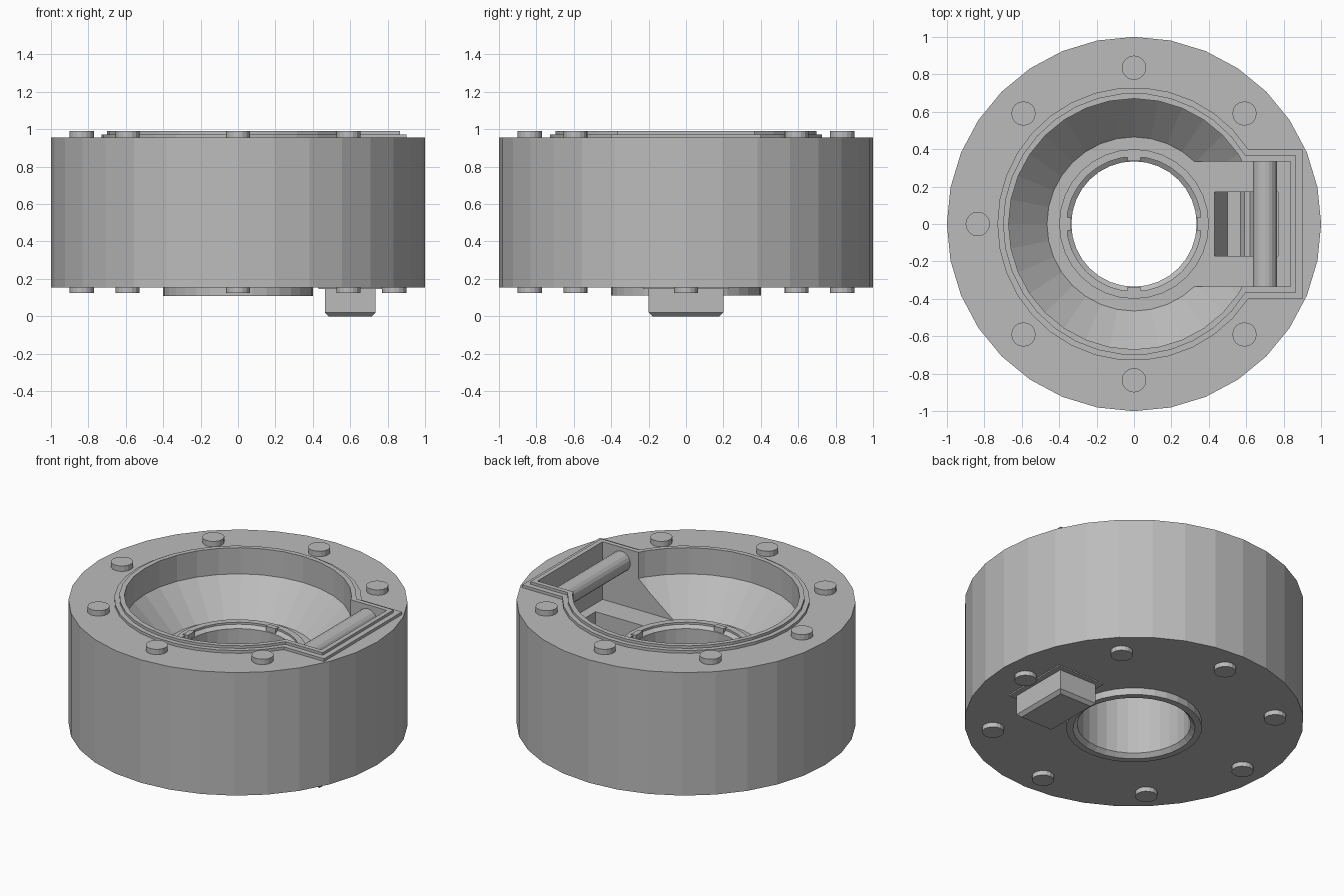
import bpy, bmesh, math
from mathutils import Matrix

old = bpy.data.objects.get("Cube")
if old:
    bpy.data.objects.remove(old, do_unlink=True)

grey = bpy.data.materials.new("plain grey")
grey.use_nodes = True
grey.diffuse_color = (0.5, 0.5, 0.5, 1)
grey.node_tree.nodes["Principled BSDF"].inputs["Base Color"].default_value = (0.5, 0.5, 0.5, 1)


def finish(name, bm):
    bmesh.ops.recalc_face_normals(bm, faces=bm.faces)
    mesh = bpy.data.meshes.new(name)
    bm.to_mesh(mesh)
    bm.free()
    mesh.materials.append(grey)
    ob = bpy.data.objects.new(name, mesh)
    bpy.context.collection.objects.link(ob)
    return ob


def prism(name, outline, shift):
    """Closed outline of 3D points, extruded along shift."""
    bm = bmesh.new()
    face = bm.faces.new([bm.verts.new(p) for p in outline])
    new = bmesh.ops.extrude_face_region(bm, geom=[face])["geom"]
    bmesh.ops.translate(bm, vec=shift, verts=[v for v in new if isinstance(v, bmesh.types.BMVert)])
    if not face.is_valid or all(e.is_manifold for e in bm.edges):
        return finish(name, bm)
    bm.faces.new(face.verts)
    return finish(name, bm)


def box(name, x0, x1, half_y, z0, z1):
    return prism(name, [(x0, -half_y, z0), (x1, -half_y, z0), (x1, half_y, z0), (x0, half_y, z0)],
                 (0, 0, z1 - z0))


def disc(name, r, z0, z1, x=0, y=0, sides=32):
    steps = [2 * math.pi * i / sides for i in range(sides)]
    return prism(name, [(x + r * math.cos(a), y + r * math.sin(a), z0) for a in steps], (0, 0, z1 - z0))


def lathe(name, profile, closed, sides=32):
    """Revolve (radius, z) points; open profiles get caps, closed ones make a ring."""
    bm = bmesh.new()
    rows = []
    for i in range(sides):
        a = 2 * math.pi * i / sides
        rows.append([bm.verts.new((r * math.cos(a), r * math.sin(a), z)) for r, z in profile])
    n = len(profile)
    for i in range(sides):
        a, b = rows[i], rows[(i + 1) % sides]
        for k in range(n if closed else n - 1):
            m = (k + 1) % n
            bm.faces.new((a[k], b[k], b[m], a[m]))
    if not closed:
        bm.faces.new([row[0] for row in rows])
        bm.faces.new([row[-1] for row in rows])
    return finish(name, bm)


def keyhole(name, r, x, h, z0, z1):
    """Round outline with a square extension toward +x."""
    start = math.asin(h / r)
    count = 28
    pts = []
    for i in range(count + 1):
        a = start + (2 * math.pi - 2 * start) * i / count
        pts.append((r * math.cos(a), r * math.sin(a), z0))
    return prism(name, pts + [(x, -h, z0), (x, h, z0)], (0, 0, z1 - z0))


def combine(target, tool, operation):
    mod = target.modifiers.new("cut", "BOOLEAN")
    mod.operation = operation
    mod.solver = "EXACT"
    mod.object = tool
    bpy.context.view_layer.objects.active = target
    bpy.ops.object.modifier_apply(modifier=mod.name)
    bpy.data.objects.remove(tool, do_unlink=True)


FLOOR = 0.615

# Drum with a two-step raised rim
body = disc("drum_body", 1, 0.155, 0.955)
combine(body, keyhole("lower_rim", 0.73, 0.90, 0.40, 0.90, 0.973), "UNION")
combine(body, keyhole("upper_rim", 0.70, 0.865, 0.365, 0.88, 0.99), "UNION")

# Funnel, side channel, tapered pocket and centre bore
funnel = [(0.465, FLOOR), (0.67, 0.82), (0.67, 1.1)]
combine(body, lathe("funnel_cutter", funnel, False), "DIFFERENCE")
combine(body, box("channel_cutter", 0.1, 0.835, 0.335, FLOOR, 1.1), "DIFFERENCE")
pocket = [(0.43, 0.7), (0.43, FLOOR), (0.50, 0.42), (0.57, 0.42), (0.59, 0.46),
          (0.62, 0.46), (0.64, 0.50), (0.77, 0.50), (0.77, 0.7)]
combine(body, prism("pocket_cutter", [(x, -0.17, z) for x, z in pocket], (0, 0.34, 0)), "DIFFERENCE")
combine(body, disc("bore_cutter", 0.38, 0, 1.1), "DIFFERENCE")

# Sleeve lining the bore, standing proud above and below
sleeve = [(0.335, 0.135), (0.335, 0.62), (0.36, 0.637), (0.36, 0.65),
          (0.40, 0.65), (0.40, 0.11), (0.36, 0.11)]
lathe("bore_sleeve", sleeve, True)

# Four small keys on the sleeve lip
for i in range(4):
    key = box("sleeve_key_%d" % (i + 1), 0.337, 0.37, 0.035, 0.61, 0.655)
    key.data.transform(Matrix.Rotation(math.pi / 2 * i, 4, "Z"))

# Roller across the channel
sides = 20
ring = [2 * math.pi * i / sides for i in range(sides)]
prism("channel_roller", [(0.70 + 0.065 * math.cos(a), -0.335, 0.90 + 0.065 * math.sin(a)) for a in ring],
      (0, 0.67, 0))

# Bolt heads, with the top one on the channel side left out
for i in range(8):
    a = math.pi / 4 * i
    x, y = 0.835 * math.cos(a), 0.835 * math.sin(a)
    disc("bottom_bolt_%d" % (i + 1), 0.065, 0.125, 0.16, x, y, 16)
    if i:
        disc("top_bolt_%d" % (i + 1), 0.065, 0.95, 0.99, x, y, 16)

# Chamfered block and its plate underneath
box("block_plate", 0.43, 0.77, 0.23, 0.147, 0.156)
block = box("bottom_block", 0.465, 0.735, 0.20, 0, 0.16)
bm = bmesh.new()
bm.from_mesh(block.data)
low = [e for e in bm.edges if all(v.co.z < 0.01 for v in e.verts)]
bmesh.ops.bevel(bm, geom=low, offset=0.02, segments=1, affect="EDGES")
bm.to_mesh(block.data)
bm.free()
